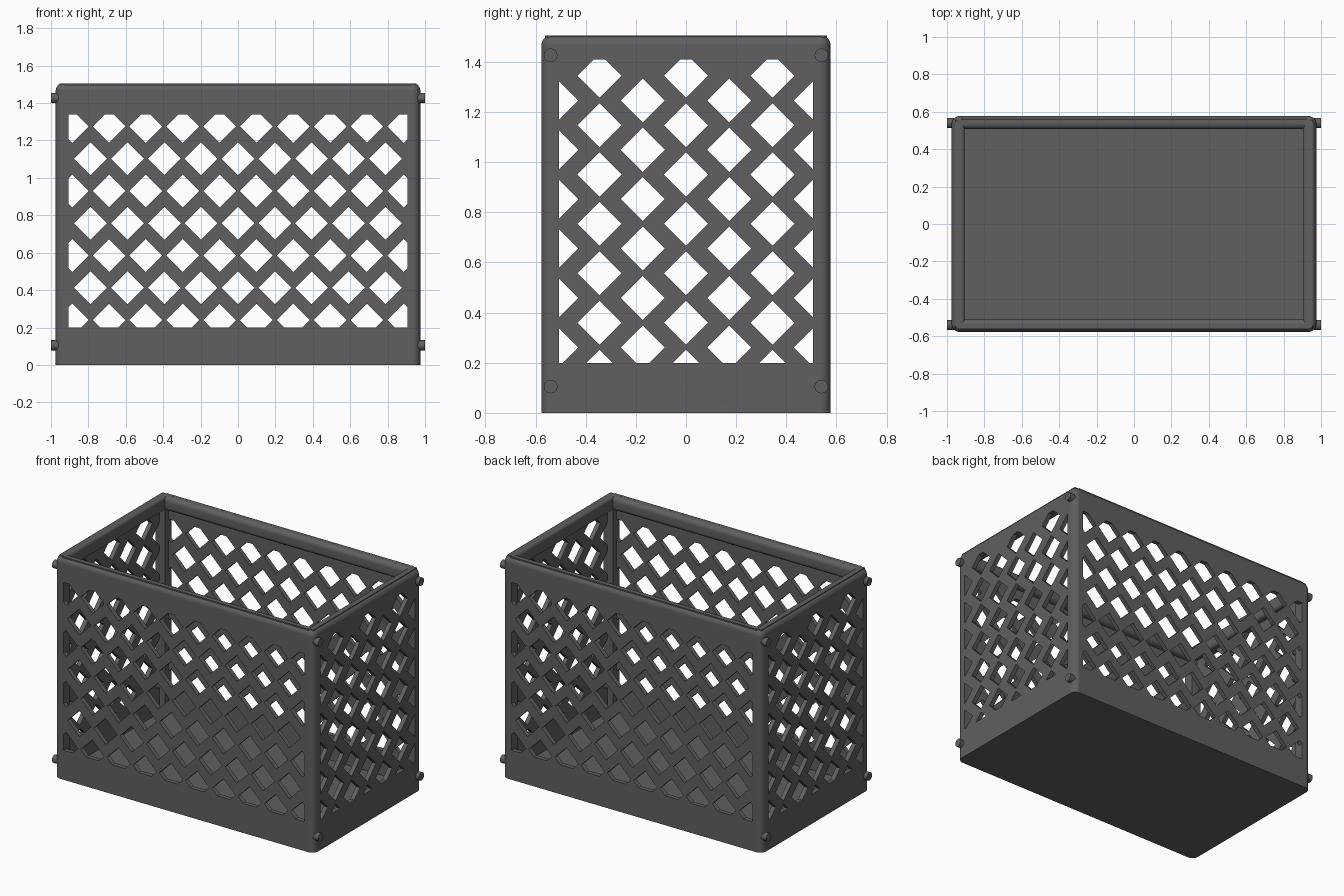
import bpy, bmesh, math
from mathutils import Vector, Matrix

cube = bpy.data.objects.get("Cube")
if cube:
    bpy.data.objects.remove(cube, do_unlink=True)

# Overall sizes
HX, HY, H = 0.975, 0.577, 1.507      # outer half width, half depth, height
WALL, FRAME = 0.03, 0.07             # thin wall, thick frame
IX, IY = HX - FRAME, HY - FRAME      # clear opening
RIM = 1.41                           # underside of the rim
STEP, ROW, HOLE = 0.197, 0.1725, 0.088   # lattice pitch, row pitch, half diagonal

mat = bpy.data.materials.new("dark_grey_plastic")
mat.use_nodes = True
grey = (0.115, 0.115, 0.115, 1)
mat.diffuse_color = grey
bsdf = mat.node_tree.nodes["Principled BSDF"]
bsdf.inputs["Base Color"].default_value = grey
bsdf.inputs["Roughness"].default_value = 0.6


def finish(name, bm):
    bmesh.ops.recalc_face_normals(bm, faces=bm.faces[:])
    mesh = bpy.data.meshes.new(name)
    bm.to_mesh(mesh)
    bm.free()
    mesh.materials.append(mat)
    obj = bpy.data.objects.new(name, mesh)
    bpy.context.collection.objects.link(obj)
    return obj


def box(name, lo, hi, radius=0, pick=None, segments=6):
    """Box between two corners; edges whose midpoint passes pick are rounded."""
    lo, hi = Vector(lo), Vector(hi)
    bm = bmesh.new()
    bmesh.ops.create_cube(bm, size=1)
    for v in bm.verts:
        v.co = (lo + hi) / 2 + v.co * (hi - lo)
    if radius:
        edges = [e for e in bm.edges if pick((e.verts[0].co + e.verts[1].co) / 2)]
        bmesh.ops.bevel(bm, geom=edges, offset=radius, segments=segments,
                        profile=0.5, affect='EDGES')
    return finish(name, bm)


def diamond_cutter(name, centres, half_u, z_lo, z_hi, turn):
    """Prisms of diamonds clipped to a window, running right through the crate."""
    bm = bmesh.new()
    for u, z in centres:
        corners = [(u + HOLE, z), (u, z + HOLE), (u - HOLE, z), (u, z - HOLE)]
        bm.faces.new([bm.verts.new((a, -2, b)) for a, b in corners])
    for co, no in (((half_u, 0, 0), (1, 0, 0)), ((-half_u, 0, 0), (-1, 0, 0)),
                   ((0, 0, z_hi), (0, 0, 1)), ((0, 0, z_lo), (0, 0, -1))):
        bmesh.ops.bisect_plane(bm, geom=bm.verts[:] + bm.edges[:] + bm.faces[:],
                               plane_co=co, plane_no=no, clear_outer=True)
    out = bmesh.ops.extrude_face_region(bm, geom=bm.faces[:])
    moved = [g for g in out["geom"] if isinstance(g, bmesh.types.BMVert)]
    bmesh.ops.translate(bm, verts=moved, vec=(0, 4, 0))
    bm.transform(Matrix.Rotation(turn, 4, 'Z'))
    return finish(name, bm)


def carve(obj, cutter):
    mod = obj.modifiers.new("cut", 'BOOLEAN')
    mod.operation, mod.solver, mod.object = 'DIFFERENCE', 'EXACT', cutter
    bpy.context.view_layer.objects.active = obj
    bpy.ops.object.modifier_apply(modifier=mod.name)
    bpy.data.objects.remove(cutter, do_unlink=True)


parts = []

# Thin-walled shell with rounded uprights and top edge
shell = box("crate_shell", (-HX, -HY, 0), (HX, HY, H), 0.042, lambda m: m.z > 0.1)
carve(shell, box("cavity", (WALL - HX, WALL - HY, WALL), (HX - WALL, HY - WALL, H + 1)))

# Lattice openings in the long walls, then in the end walls
long_holes = [((k + 0.5 * (r % 2 == 0)) * STEP, 0.24 + r * ROW)
              for r in range(7) for k in range(-5, 6)
              if abs(k + 0.5 * (r % 2 == 0)) < 4.8]
carve(shell, diamond_cutter("long_cutter", long_holes, IX, 0.2, 1.34, 0))
end_holes = [(c * ROW, 0.163 + (k + 0.5 * (c % 2)) * STEP)
             for c in range(-3, 4) for k in range(7) if c % 2 == 0 or k < 6]
carve(shell, diamond_cutter("end_cutter", end_holes, IY, 0.2, RIM, math.pi / 2))
parts.append(shell)

# Thick rim rails and square inner corner posts
for side, s in (("front", -1), ("back", 1)):
    ys = sorted((s * IY, s * (HY - 0.015)))
    parts.append(box(side + "_rim_rail", (-IX - 0.02, ys[0], RIM),
                     (IX + 0.02, ys[1], H - 0.002), 0.03,
                     lambda m: abs(m.x) < 0.01 and abs(m.y) < IY + 0.01))
for side, s in (("right", -1), ("left", 1)):
    xs = sorted((s * IX, s * (HX - 0.02)))
    parts.append(box(side + "_rim_rail", (xs[0], 0.022 - HY, RIM),
                     (xs[1], HY - 0.022, H - 0.001), 0.02,
                     lambda m: abs(m.y) < 0.01 and abs(m.x) < IX + 0.01))
    for end, t in (("front", -1), ("back", 1)):
        ys = sorted((t * IY, t * (HY - 0.02)))
        parts.append(box(f"{end}_{side}_post", (xs[0], ys[0], 0.01),
                         (xs[1], ys[1], RIM + 0.01)))
        # Round pegs sticking out of the end walls
        for level, z in (("lower", 0.105), ("upper", 1.427)):
            bm = bmesh.new()
            bmesh.ops.create_cone(bm, cap_ends=True, segments=32, radius1=0.027,
                                  radius2=0.027, depth=0.07)
            bm.transform(Matrix.Translation((s * 0.965, t * 0.54, z))
                         @ Matrix.Rotation(math.pi / 2, 4, 'Y'))
            parts.append(finish(f"{end}_{side}_{level}_peg", bm))

# Smooth rounded edges, crisp corners
for obj in parts:
    bpy.ops.object.select_all(action='DESELECT')
    obj.select_set(True)
    bpy.context.view_layer.objects.active = obj
    bpy.ops.object.shade_smooth_by_angle(angle=math.radians(30))
    weighted = obj.modifiers.new("weighted_normals", 'WEIGHTED_NORMAL')
    weighted.keep_sharp = True
